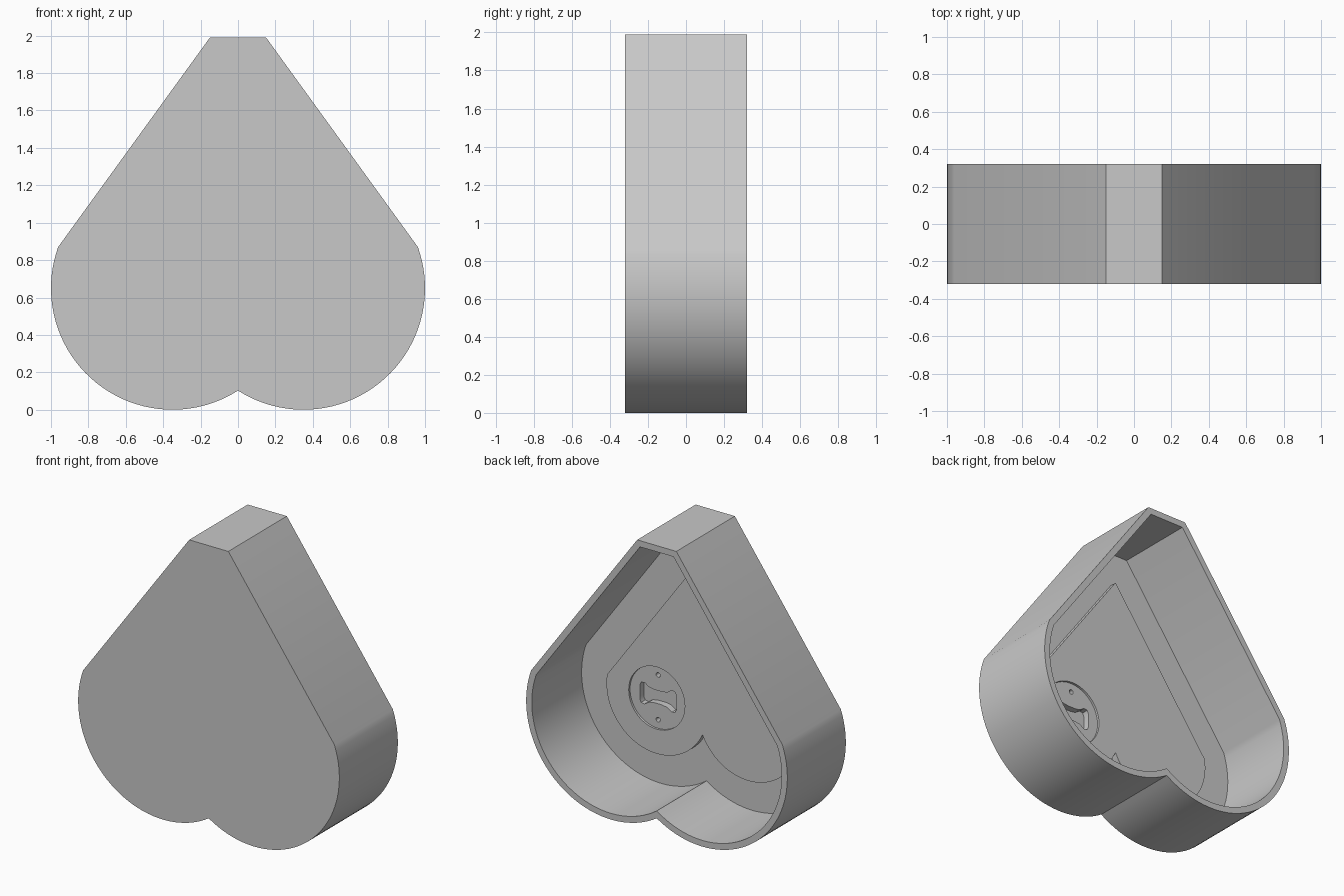
import bpy, bmesh, math
from mathutils import Vector

if "Cube" in bpy.data.objects:
    bpy.data.objects.remove(bpy.data.objects["Cube"], do_unlink=True)

FRONT, FLOOR, PLATEAU, BACK = -0.32, -0.225, -0.18, 0.32
LOBE = Vector((0.35, 0.65))
RADIUS, TOP_HALF, TOP = 0.65, 0.15, 1.99
NORMAL = Vector((0.81, 0.587)).normalized()
STEPS = 40

grey = bpy.data.materials.new("light_grey")
grey.use_nodes = True
colour = (0.58, 0.58, 0.58, 1)
grey.diffuse_color = colour
grey.node_tree.nodes["Principled BSDF"].inputs["Base Color"].default_value = colour


def heart(inset, slope_inset):
    """Upside-down heart outline: two lobes, straight flanks, flat tip."""
    r = RADIUS - inset
    reach = NORMAL.dot(Vector((TOP_HALF, TOP)) - LOBE) - slope_inset
    start = -math.acos(-LOBE.x / r)
    end = math.atan2(NORMAL.y, NORMAL.x) - math.acos(reach / r)
    half = []
    for i in range(STEPS + 1):
        a = start + (end - start) * i / STEPS
        half.append((LOBE.x + r * math.cos(a), LOBE.y + r * math.sin(a)))
    # The flank meets the flat tip, or closes to a point
    flank = NORMAL.dot(Vector((TOP_HALF, TOP))) - slope_inset
    z = TOP - slope_inset
    x = (flank - NORMAL.y * z) / NORMAL.x
    if x < 0.01:
        x = 0.002
        z = (flank - NORMAL.x * x) / NORMAL.y
    half.append((x, z))
    return half + [(-px, pz) for px, pz in reversed(half[1:])]


def stack(name, rings):
    """Solid skinned through a list of (outline, y) rings, capped at both ends."""
    bm = bmesh.new()
    loops = [[bm.verts.new((x, y, z)) for x, z in pts] for pts, y in rings]
    n = len(loops[0])
    for a, b in zip(loops, loops[1:]):
        for i in range(n):
            j = (i + 1) % n
            bm.faces.new((a[i], a[j], b[j], b[i]))
    bm.faces.new(loops[0])
    bm.faces.new(loops[-1])
    bmesh.ops.recalc_face_normals(bm, faces=bm.faces)
    mesh = bpy.data.meshes.new(name)
    bm.to_mesh(mesh)
    bm.free()
    mesh.materials.append(grey)
    obj = bpy.data.objects.new(name, mesh)
    bpy.context.collection.objects.link(obj)
    return obj


def circle(r, dz=0, n=48):
    return [(LOBE.x + r * math.cos(math.tau * i / n),
             LOBE.y + dz + r * math.sin(math.tau * i / n)) for i in range(n)]


# Open-backed heart box with a raised heart on its floor
wall = heart(0.043, 0.043)
raised = heart(0.265, 0.28)
box = stack("heart_box", [
    (heart(0, 0), FRONT), (heart(0, 0), BACK), (wall, BACK),
    (wall, FLOOR), (raised, FLOOR), (raised, PLATEAU)])

# Round pocket with a waisted slot and two screw holes
quarter = [(0.14, 0.05), (0.13, 0.07), (0.105, 0.075), (0.07, 0.052), (0.03, 0.045)]
right = quarter + [(-x, z) for x, z in reversed(quarter)]
slot = [(LOBE.x + x, LOBE.y + z) for x, z in right + [(-x, -z) for x, z in right]]
cuts = [("pocket_cutter", circle(0.215), 0.015),
        ("slot_cutter", slot, 0.06),
        ("upper_hole_cutter", circle(0.016, 0.155, 20), 0.05),
        ("lower_hole_cutter", circle(0.016, -0.155, 20), 0.05)]
cutters = []
for name, outline, depth in cuts:
    cutter = stack(name, [(outline, PLATEAU - depth), (outline, PLATEAU + 0.1)])
    cutter.hide_render = True
    cutters.append(cutter)
    mod = box.modifiers.new(name, "BOOLEAN")
    mod.operation = "DIFFERENCE"
    mod.solver = "EXACT"
    mod.object = cutter

# Apply the cuts and discard the cutters
bpy.ops.object.select_all(action="DESELECT")
box.select_set(True)
bpy.context.view_layer.objects.active = box
for mod in list(box.modifiers):
    bpy.ops.object.modifier_apply(modifier=mod.name)
for cutter in cutters:
    bpy.data.objects.remove(cutter, do_unlink=True)
bpy.ops.object.shade_smooth_by_angle(angle=math.radians(30))
